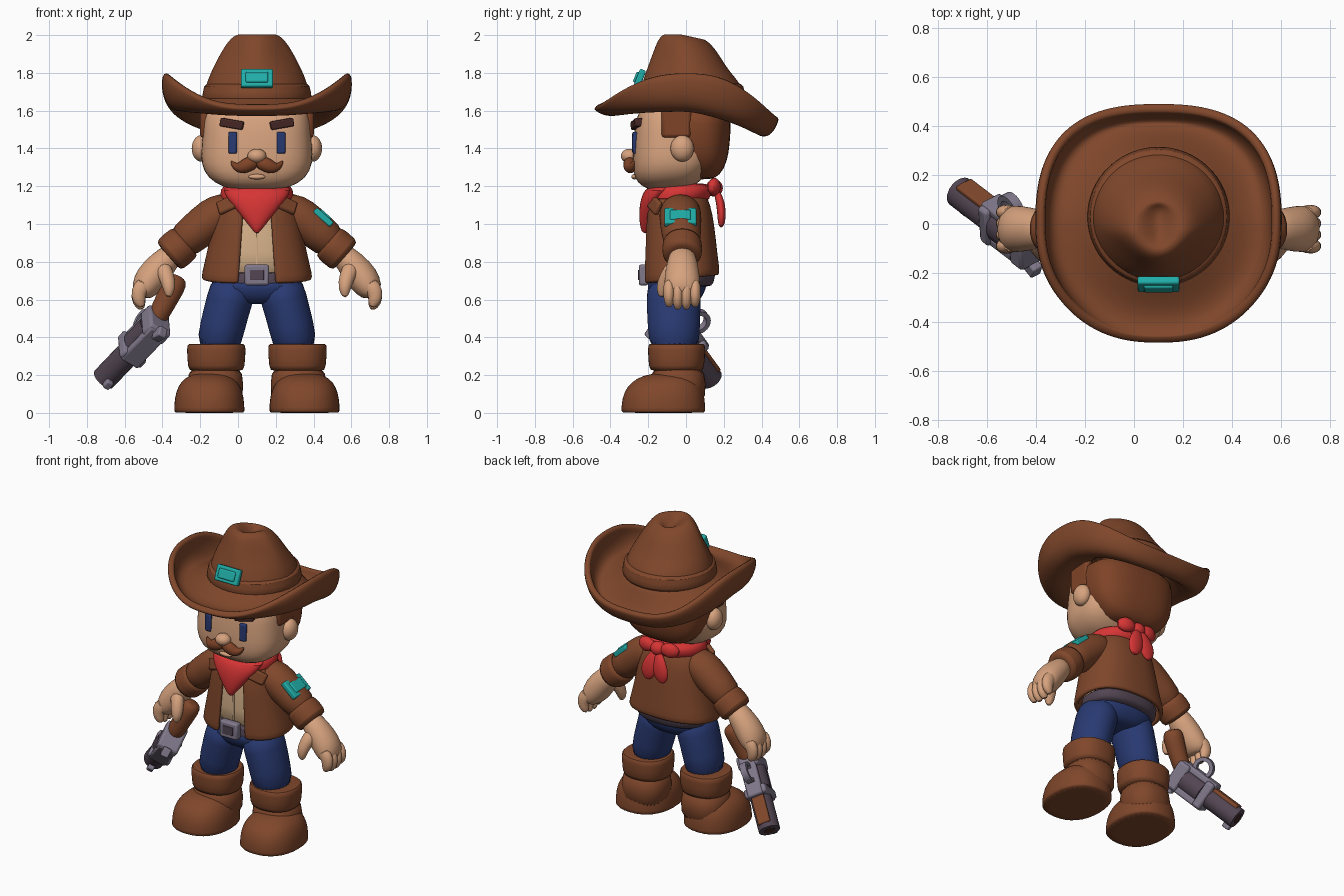
import bpy, bmesh, math
from mathutils import Vector, Matrix, Euler

if "Cube" in bpy.data.objects:
    bpy.data.objects.remove(bpy.data.objects["Cube"])

CX = 0.1  # figure's middle line
parts = []


def material(name, r, g, b):
    m = bpy.data.materials.new(name)
    m.use_nodes = True
    m.diffuse_color = (r, g, b, 1)
    m.node_tree.nodes["Principled BSDF"].inputs["Base Color"].default_value = (r, g, b, 1)
    return m


LEATHER = material("brown leather", 0.215, 0.063, 0.024)
SKIN = material("skin", 0.68, 0.365, 0.21)
DENIM = material("blue denim", 0.022, 0.042, 0.17)
RED = material("red cloth", 0.68, 0.035, 0.035)
TEAL = material("teal", 0.015, 0.42, 0.39)
STEEL = material("steel", 0.22, 0.19, 0.26)
GUNMETAL = material("gunmetal", 0.085, 0.06, 0.085)
DARK = material("dark brown", 0.06, 0.02, 0.018)
SHIRT = material("cream shirt", 0.68, 0.45, 0.26)
HAIR = material("chestnut hair", 0.21, 0.056, 0.02)


def finish(bm, name, mat, thick=0, smooth=0, bevel=0):
    bmesh.ops.recalc_face_normals(bm, faces=bm.faces)
    mesh = bpy.data.meshes.new(name)
    bm.to_mesh(mesh)
    bm.free()
    mesh.materials.append(mat)
    ob = bpy.data.objects.new(name, mesh)
    bpy.context.collection.objects.link(ob)
    if thick:
        mod = ob.modifiers.new("thickness", "SOLIDIFY")
        mod.thickness, mod.offset = thick, 0
    if bevel:
        mod = ob.modifiers.new("bevel", "BEVEL")
        mod.width, mod.segments = bevel, 2
    if smooth:
        mod = ob.modifiers.new("smooth", "SUBSURF")
        mod.levels = mod.render_levels = smooth
    parts.append(ob)
    return ob


def power(v, p):
    return math.copysign(abs(v) ** (2 / p), v)


def skin_rings(bm, rings, closed):
    for a, b in zip(rings, rings[1:]):
        n = len(a)
        for i in range(n if closed else n - 1):
            j = (i + 1) % n
            bm.faces.new((a[i], a[j], b[j], b[i]))


def tube(name, pts, mat, n=16, p=2, flat=False, gap=0, thick=0, smooth=1):
    """Rings (x, y, z, rx, ry) joined along a path; gap opens the front."""
    bm, rings = bmesh.new(), []
    for k, (x, y, z, rx, ry) in enumerate(pts):
        t = Vector((0, 0, 1))
        if not flat:
            t = Vector(pts[min(k + 1, len(pts) - 1)][:3]) - Vector(pts[max(k - 1, 0)][:3])
            t.normalize()
        a = Vector((0, 1, 0))
        a = (a - t * a.dot(t)).normalized()
        b = a.cross(t)
        ring = []
        for i in range(n):
            if gap:
                ang = -math.pi / 2 + gap + (2 * math.pi - 2 * gap) * i / (n - 1)
            else:
                ang = 2 * math.pi * i / n
            co = b * rx * power(math.cos(ang), p) + a * ry * power(math.sin(ang), p)
            ring.append(bm.verts.new(Vector((x, y, z)) + co))
        rings.append(ring)
    skin_rings(bm, rings, not gap)
    if not gap:
        bm.faces.new(rings[0])
        bm.faces.new(rings[-1])
    return finish(bm, name, mat, thick, smooth)


def stack(name, rows, mat, p=2.4, x=CX, n=32, **kw):
    """Level rings (y, z, rx, ry) above one another."""
    return tube(name, [(x, y, z, rx, ry) for y, z, rx, ry in rows], mat, n, p, True, **kw)


def box(name, loc, size, mat, rot=(0, 0, 0), frame=Matrix(), bevel=0.008):
    bm = bmesh.new()
    bmesh.ops.create_cube(bm, size=1)
    m = frame @ Matrix.Translation(loc) @ Euler(rot).to_matrix().to_4x4() @ Matrix.Diagonal((*size, 1))
    bm.transform(m)
    return finish(bm, name, mat, bevel=bevel)


def ball(name, loc, radii, mat):
    bm = bmesh.new()
    bmesh.ops.create_uvsphere(bm, u_segments=24, v_segments=14, radius=1)
    bm.transform(Matrix.Translation(loc) @ Matrix.Diagonal((*radii, 1)))
    return finish(bm, name, mat)


# Head and hair
stack("head", [(-.1, 1.18, .1, .08), (-.1, 1.195, .18, .13), (-.09, 1.24, .26, .185), (-.065, 1.32, .3, .22),
               (-.06, 1.42, .292, .22), (-.055, 1.55, .285, .215), (-.03, 1.66, .27, .2)], SKIN, 2.8)
stack("hair", [(.07, 1.235, .12, .06), (.08, 1.255, .19, .1), (.075, 1.33, .268, .145),
               (.055, 1.43, .296, .178), (.05, 1.52, .303, .188), (.045, 1.66, .303, .19)], HAIR, 2.6)
ball("nose", (CX, -.3, 1.36), (.05, .045, .038), SKIN)
ball("lip", (CX, -.272, 1.25), (.045, .017, .014), SKIN)

# Hat
crown = stack("hat_crown", [(.03, 1.62, .29, .285), (.03, 1.74, .274, .268), (.02, 1.86, .222, .212),
                            (.005, 1.95, .17, .165), (-.005, 1.995, .13, .13), (-.01, 2.01, .09, .095),
                            (0, 1.99, .05, .075), (0, 1.965, .015, .04)], LEATHER, 2, smooth=2)
for v in crown.data.vertices:
    if v.co.z > 1.8:
        v.co.z -= .22 * max(0, v.co.y + .03)
        v.co.x -= (v.co.x - CX) * 2 * max(0, -.04 - v.co.y)
stack("hat_band", [(.03, 1.64, .292, .287), (.03, 1.66, .294, .289), (.03, 1.74, .281, .275),
                   (.03, 1.748, .265, .26)], LEATHER, 2)
bm, rings, N, R = bmesh.new(), [], 64, 12
for k in range(R + 1):
    t, ring = k / R, []
    for i in range(N):
        c, s = math.cos(2 * math.pi * i / N), math.sin(2 * math.pi * i / N)
        u = 1 - (1 - t) ** 1.4
        curl = abs(c) ** 2.5
        u += curl * (.1 * math.sin(math.pi * t) - .09 * t ** 5)
        ex, ey = .5 * power(c, 2.5), .475 * power(s, 2.5)
        ex *= 1 + (.35 if s < 0 else .1) * ey * abs(s)
        low = 1.625 if s < 0 else 1.625 - .055 * s
        edge = low + (1.8 - low) * curl
        z = 1.66 + (edge - 1.66) * t ** 2.6 - (.062 + .1 * max(s, 0)) * math.sin(math.pi * t)
        ring.append(bm.verts.new((CX + .25 * c * (1 - u) + ex * u, .03 + .25 * s * (1 - u) + (ey - .03) * u, z)))
    rings.append(ring)
skin_rings(bm, rings, True)
finish(bm, "hat_brim", LEATHER, thick=.04, smooth=1)
box("hat_buckle", (CX, -.245, 1.77), (.17, .035, .1), TEAL, (-.38, 0, 0))
box("hat_buckle_plate", (CX, -.262, 1.777), (.12, .02, .06), TEAL, (-.38, 0, 0))

# Torso, belt and hips
stack("shirt", [(-.03, .7, .25, .165), (-.03, .85, .225, .16), (-.035, 1., .2, .15),
                (-.04, 1.12, .17, .13), (-.04, 1.2, .09, .09)], SHIRT)
box("shirt_placket", (CX, -.19, .84), (.012, .008, .26), SHIRT, bevel=.002)
jacket = stack("jacket", [(-.026, .685, .278, .187), (-.026, .71, .279, .19), (-.03, .85, .248, .18),
                          (-.035, 1., .222, .17), (-.04, 1.1, .198, .155), (-.04, 1.155, .15, .13),
                          (-.04, 1.18, .09, .09)], LEATHER, n=40, gap=.28, thick=.03)
for v in jacket.data.vertices:
    if v.co.z < .8:
        v.co.z += .12 * (v.co.y + .2)
stack("belt", [(-.035, .665, .225, .165), (-.03, .68, .24, .175), (-.02, .74, .245, .178),
               (-.02, .745, .23, .17)], GUNMETAL)
box("belt_buckle", (CX, -.225, .73), (.13, .05, .11), STEEL, bevel=.012)
box("belt_buckle_centre", (CX, -.249, .73), (.075, .01, .055), GUNMETAL, bevel=.003)
stack("hips", [(-.05, .575, .09, .09), (-.05, .6, .19, .13), (-.05, .66, .235, .158),
               (-.045, .72, .24, .163)], DENIM)

# Neckerchief
stack("neckerchief_collar", [(-.05, 1.11, .17, .15), (-.05, 1.13, .195, .175), (-.035, 1.185, .195, .18),
                             (-.025, 1.22, .165, .155)], RED, 2)
stack("neckerchief_drape", [(-.215, .95, .008, .012), (-.215, .975, .03, .028), (-.2, 1.06, .095, .05),
                            (-.175, 1.13, .155, .066), (-.14, 1.185, .185, .08), (-.11, 1.2, .17, .07)], RED, 2)
ball("neckerchief_knot", (CX, .15, 1.19), (.05, .045, .045), RED)

# Paired parts
for s, side in ((-1, "right"), (1, "left")):
    def path(*pts):
        return [(CX + s * o, y, z, rx, ry) for o, y, z, rx, ry in pts]

    # Face
    ball(side + "_ear", (CX + s * .295, -.02, 1.4), (.05, .062, .07), SKIN)
    box(side + "_sideburn", (CX + s * .274, -.05, 1.555), (.055, .16, .2), HAIR, bevel=.02)
    box(side + "_eye", (CX + s * .128, -.27, 1.43), (.045, .026, .115), DENIM, (0, 0, s * .12))
    box(side + "_eyebrow", (CX + s * .132, -.26, 1.53), (.125, .045, .045), DARK, (0, -s * .17, s * .2))
    tube(side + "_moustache", path((-.005, -.29, 1.328, .028, .028), (.045, -.302, 1.318, .042, .036),
                                   (.085, -.295, 1.295, .035, .032), (.118, -.285, 1.303, .02, .02),
                                   (.138, -.275, 1.335, .004, .006)), HAIR)
    # Neckerchief bow and tail
    tube(side + "_neckerchief_bow", path((.02, .15, 1.19, .02, .02), (.065, .155, 1.2, .05, .036),
                                         (.115, .145, 1.195, .05, .034), (.145, .13, 1.19, .015, .015)), RED)
    tube(side + "_neckerchief_tail", path((.01, .16, 1.18, .02, .018), (.03, .185, 1.11, .05, .024),
                                          (.05, .19, 1.03, .06, .024), (.06, .185, .98, .015, .012)), RED)
    # Jacket collar and sleeves
    box(side + "_collar", (CX + s * .15, -.168, 1.105), (.13, .03, .075), LEATHER, (-.25, s * .4, s * .4), bevel=.012)
    tube(side + "_sleeve", path((.1, -.03, 1.08, .075, .09), (.17, -.03, 1.07, .1, .108), (.23, -.03, 1.035, .112, .114),
                                (.33, -.025, .955, .1, .105), (.42, -.02, .88, .095, .098)), LEATHER, 24)
    tube(side + "_cuff", path((.375, -.02, .91, .09, .093), (.383, -.02, .903, .104, .106),
                              (.462, -.02, .835, .106, .108), (.47, -.02, .828, .085, .088)), LEATHER, 24)
    # Hands
    tube(side + "_palm", path((.43, -.02, .86, .06, .065), (.5, -.02, .79, .077, .082), (.565, -.02, .71, .088, .096),
                              (.6, -.02, .65, .07, .095), (.61, -.02, .61, .04, .07)), SKIN, 24)
    for k, y in enumerate((-.09, -.044, .002, .048)):
        tip = .56 + .012 * (k in (0, 3))
        tube(f"{side}_finger_{k + 1}", path((.59, y, .7, .045, .031), (.63, y, .64, .044, .032),
                                            (.625, y, tip + .02, .038, .029), (.605, y, tip - .014, .014, .014)),
             SKIN, 12)
    tube(side + "_thumb", path((.51, -.06, .79, .05, .04), (.475, -.105, .72, .043, .04),
                               (.462, -.13, .655, .036, .034), (.468, -.13, .61, .013, .013)), SKIN, 12)
    # Legs and boots
    tube(side + "_leg", path((.112, -.065, .7, .126, .145), (.145, -.065, .6, .122, .145), (.182, -.065, .46, .12, .139),
                             (.215, -.06, .31, .117, .134)), DENIM, 24)
    stack(side + "_boot_cuff", [(-.05, .22, .14, .135), (-.05, .232, .15, .147), (-.05, .35, .158, .154),
                                (-.05, .366, .15, .147), (-.05, .366, .12, .12)], LEATHER, 2.3, CX + s * .215)
    stack(side + "_boot_shaft", [(-.04, .02, .15, .145), (-.04, .16, .148, .146),
                                 (-.045, .26, .142, .14)], LEATHER, 2.3, CX + s * .22)
    stack(side + "_boot_foot", [(-.12, 0, .184, .22), (-.12, .004, .187, .223), (-.12, .05, .186, .222),
                                (-.118, .11, .178, .212), (-.11, .165, .152, .18), (-.1, .2, .105, .125),
                                (-.09, .21, .05, .06)], LEATHER, 2.3, CX + s * .252)

# Sleeve badge
for name, lift, size in (("badge", 0, (.12, .17, .035)), ("badge_plate", .016, (.075, .11, .02))):
    box("sleeve_" + name, (.452 + lift * .65, -.03, 1.035 + lift * .76), size, TEAL, (0, .72, 0))

# Revolver, built in its own frame: x to the muzzle, z to the sights
d = Vector((-.61, .465, -.64)).normalized()
u = Vector((.06, -.77, -.6))
u = (u - d * u.dot(d)).normalized()
frame = Matrix((d, u.cross(d), u)).transposed().to_4x4()
frame.translation = (-.5, -.03, .4)


def gun_tube(name, pts, mat, **kw):
    return tube(name, [(*(frame @ Vector((x, 0, z))), a, b) for x, z, a, b in pts], mat, **kw)


gun_tube("revolver_barrel", [(.06, 0, .066, .066), (.345, 0, .066, .066)], GUNMETAL, n=24, smooth=0)
gun_tube("revolver_bore", [(.33, 0, .035, .035), (.348, 0, .035, .035)], DARK, n=16, smooth=0)
gun_tube("revolver_cylinder", [(-.07, 0, .078, .078), (.07, 0, .078, .078)], GUNMETAL, n=12, smooth=0)
box("barrel_panel", (.22, 0, -.05), (.19, .08, .042), LEATHER, frame=frame)
box("revolver_top_strap", (0, 0, .072), (.27, .115, .045), STEEL, frame=frame, bevel=.012)
box("revolver_bottom_strap", (0, 0, -.078), (.27, .1, .04), STEEL, frame=frame, bevel=.012)
box("revolver_front_block", (.1, 0, 0), (.06, .145, .18), STEEL, frame=frame, bevel=.015)
box("revolver_rear_block", (-.105, 0, 0), (.085, .135, .18), STEEL, frame=frame, bevel=.015)
box("revolver_hammer", (-.13, 0, .105), (.07, .05, .06), STEEL, (0, .4, 0), frame)
box("revolver_front_sight", (.315, 0, .072), (.05, .04, .04), STEEL, frame=frame)
gun_tube("revolver_grip", [(-.09, -.02, .055, .055), (-.16, -.07, .056, .054), (-.24, -.13, .063, .06),
                           (-.295, -.18, .068, .064), (-.315, -.2, .04, .04)], LEATHER)
bm, rings = bmesh.new(), []
for i in range(25):
    a = 2 * math.pi * i / 24
    rings.append([bm.verts.new(frame @ Vector((-.01 + math.cos(a) * r, y, -.125 + math.sin(a) * r)))
                  for r, y in ((.042, -.02), (.066, -.02), (.066, .02), (.042, .02))])
skin_rings(bm, rings, True)
bmesh.ops.remove_doubles(bm, verts=bm.verts, dist=.0001)
finish(bm, "revolver_trigger_guard", STEEL)

# Shading
bpy.ops.object.select_all(action="DESELECT")
for ob in parts:
    ob.select_set(True)
bpy.context.view_layer.objects.active = parts[0]
bpy.ops.object.shade_smooth_by_angle(angle=math.radians(50))
